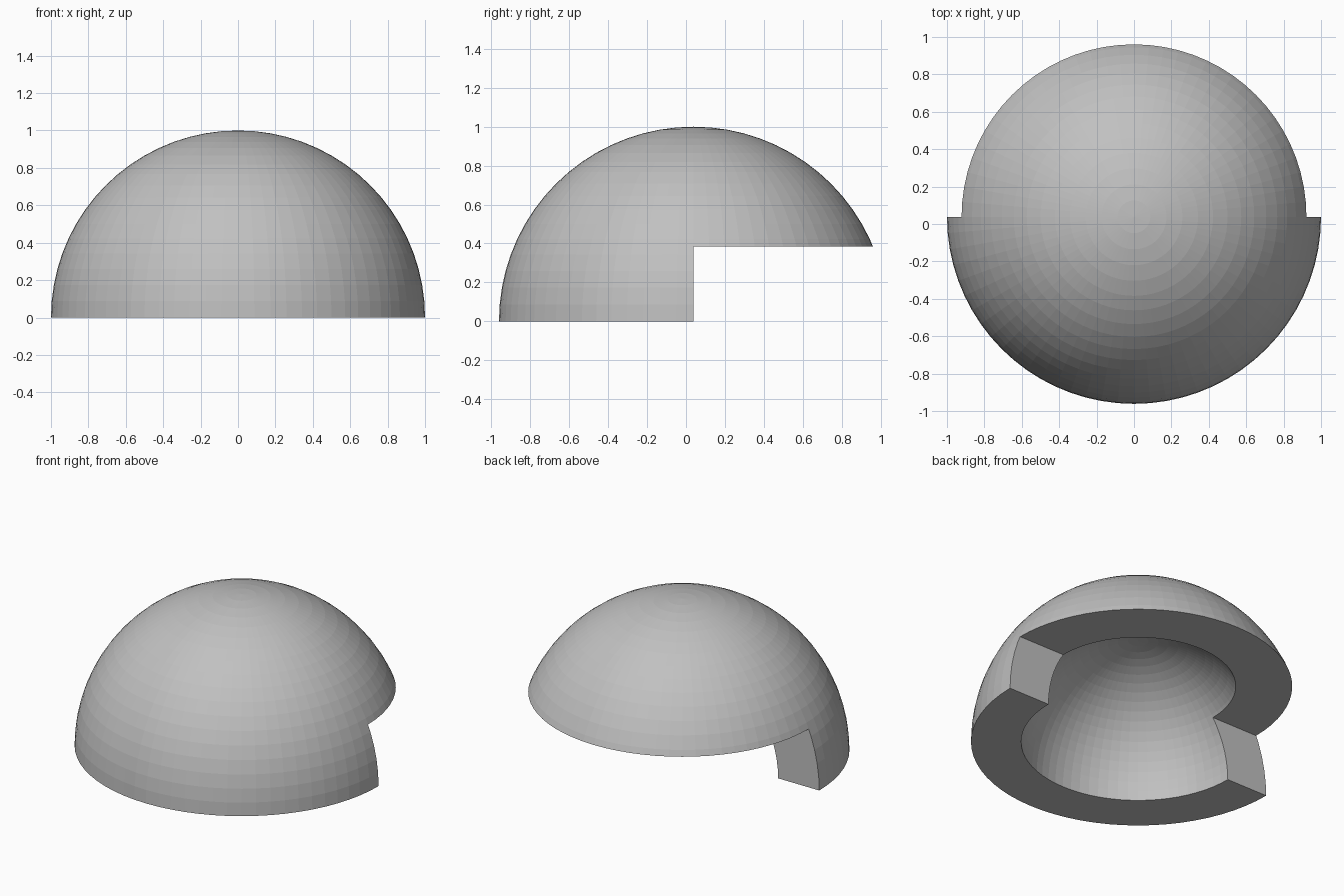
import bpy, bmesh, math
from mathutils import Matrix, Vector

if "Cube" in bpy.data.objects:
    bpy.data.objects.remove(bpy.data.objects["Cube"])

CY = 0.0385            # sphere centre offset in y
R_OUT, R_IN = 1.0, 0.7
STEP = 0.385           # height of the notch at the back
SEG, RINGS = 72, 18

# Half-profile of the thick shell: up the outside, back down the inside
def arc(r):
    return [Vector((r * math.cos(i * math.pi / 2 / RINGS), 0,
                    r * math.sin(i * math.pi / 2 / RINGS))) for i in range(RINGS + 1)]

bm = bmesh.new()
outer = [bm.verts.new(p) for p in arc(R_OUT)]
inner = [bm.verts.new(p) for p in arc(R_IN)]
edges = [bm.edges.new(p) for loop in (outer, inner) for p in zip(loop, loop[1:])]
edges.append(bm.edges.new((outer[0], inner[0])))
bmesh.ops.spin(bm, geom=outer + inner + edges, cent=(0, 0, 0), axis=(0, 0, 1),
               angle=math.tau, steps=SEG, use_duplicate=False)
bmesh.ops.remove_doubles(bm, verts=bm.verts, dist=1e-4)
bmesh.ops.dissolve_degenerate(bm, edges=bm.edges, dist=1e-5)
bmesh.ops.recalc_face_normals(bm, faces=bm.faces)
bmesh.ops.translate(bm, verts=bm.verts, vec=(0, CY, 0))
me = bpy.data.meshes.new("dome_shell")
bm.to_mesh(me)
bm.free()
dome = bpy.data.objects.new("dome_shell", me)
bpy.context.collection.objects.link(dome)

grey = bpy.data.materials.new("light grey")
grey.diffuse_color = (0.53, 0.53, 0.53, 1)
grey.use_nodes = True
grey.node_tree.nodes["Principled BSDF"].inputs["Base Color"].default_value = grey.diffuse_color
me.materials.append(grey)

# Box that removes the lower back half
bm = bmesh.new()
bmesh.ops.create_cube(bm, size=1, matrix=Matrix.Translation((0, CY + 1, STEP - 1))
                      @ Matrix.Diagonal((4, 2, 2, 1)))
cm = bpy.data.meshes.new("notch_cutter")
bm.to_mesh(cm)
bm.free()
cutter = bpy.data.objects.new("notch_cutter", cm)
cutter.hide_render = True
bpy.context.collection.objects.link(cutter)

mod = dome.modifiers.new("notch", 'BOOLEAN')
mod.operation = 'DIFFERENCE'
mod.solver = 'EXACT'
mod.object = cutter
bpy.context.view_layer.objects.active = dome
dome.select_set(True)
bpy.ops.object.modifier_apply(modifier="notch")
bpy.data.objects.remove(cutter)
